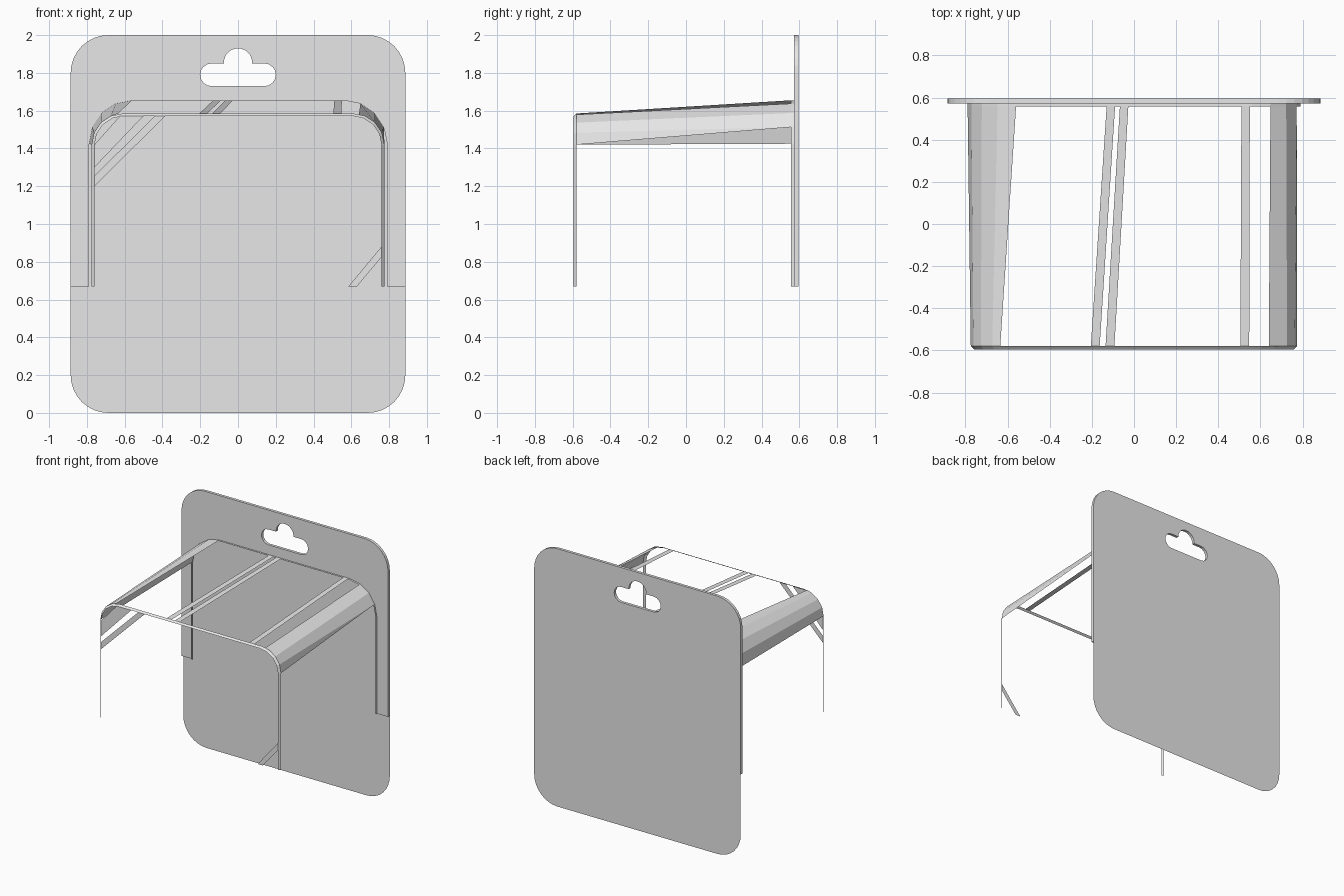
import bpy, bmesh
from math import sin, cos, pi

cube = bpy.data.objects.get("Cube")
if cube:
    bpy.data.objects.remove(cube)

grey = bpy.data.materials.new("light_grey")
grey.use_nodes = True
grey.diffuse_color = (0.8, 0.8, 0.8, 1)
grey.node_tree.nodes["Principled BSDF"].inputs["Base Color"].default_value = (0.8, 0.8, 0.8, 1)

BACK, FLANGE, BASE, SHOULDER, FACE = 0.595, 0.573, 0.557, -0.58, -0.595
CUT = 0.67          # lower end of the blister


def finish(name, bm):
    mesh = bpy.data.meshes.new(name)
    bm.to_mesh(mesh)
    bm.free()
    mesh.materials.append(grey)
    obj = bpy.data.objects.new(name, mesh)
    bpy.context.collection.objects.link(obj)
    return obj


def sheet(name, y, *loops):
    """Flat sheet facing the front; loops after the first are holes."""
    bm = bmesh.new()
    edges = []
    for loop in loops:
        vs = [bm.verts.new((x, y, z)) for x, z in loop]
        edges += [bm.edges.new((a, b)) for a, b in zip(vs, vs[1:] + vs[:1])]
    bmesh.ops.triangle_fill(bm, use_beauty=True, edges=edges, normal=(0, -1, 0))
    return finish(name, bm)


def band(name, a, ya, b, yb, closed=False):
    """Strip of quads joining outline a at depth ya to outline b at depth yb."""
    bm = bmesh.new()
    va = [bm.verts.new((x, ya, z)) for x, z in a]
    vb = [bm.verts.new((x, yb, z)) for x, z in b]
    n = len(a)
    for i in range(n if closed else n - 1):
        j = (i + 1) % n
        bm.faces.new((va[i], va[j], vb[j], vb[i]))
    bmesh.ops.remove_doubles(bm, verts=bm.verts, dist=0.0005)
    return finish(name, bm)


def arc(cx, cz, r, start, end, n):
    """Points on a circle, angles in quarter turns."""
    angles = [(start + (end - start) * i / n) * pi / 2 for i in range(n + 1)]
    return [(cx + r * cos(t), cz + r * sin(t)) for t in angles]


def corner(hw, top, r, n=4):
    """Upper +x corner, running from the side up to the top."""
    return arc(hw - r, top - r, r, 0, 1, n)


def mirror(points):
    return [(-x, z) for x, z in reversed(points)]


def arch(hw, top, r, bottom, n=4):
    right = [(hw, bottom)] + corner(hw, top, r, n)
    return right + mirror(right)


# Outlines
card_bottom = arc(0.686, 0.2, 0.2, -1, 0, 8)
card_top = arch(0.886, 2.0, 0.2, CUT, 8)
card = card_top + mirror(card_bottom) + card_bottom
half_hole = (arc(0.14, 1.79, 0.06, -1, 1, 8) + [(0.075, 1.85)]
             + arc(0, 1.855, 0.075, 0, 1, 6))
hole = half_hole + mirror(half_hole[:-1])
base_arch = arch(0.79, 1.655, 0.23, CUT)
shoulder_arch = arch(0.775, 1.585, 0.165, CUT)
face_arch = arch(0.76, 1.572, 0.155, CUT)

# Backing card and the raised flange around the blister
sheet("backing_card", BACK, card, hole)
sheet("blister_flange", FLANGE, card_top + list(reversed(base_arch)), hole)
band("flange_edge", card_top, FLANGE, card_top, BACK)
band("hang_hole_edge", hole, FLANGE, hole, BACK, closed=True)

# Printed panels on the card
window_bottom = arc(0.555, 0.32, 0.23, -1, 0, 4)
sheet("front_panel", BACK - 0.002, base_arch + mirror(window_bottom) + window_bottom)
label = [(-0.75, 0.93)] + mirror(corner(0.75, 1.53, 0.1))[::-1]
sheet("back_label", BACK + 0.001, label + [(0.72, 1.53), (0.755, 1.49), (0.755, 0.93)])

# Blister rims
band("base_rim", base_arch, BASE, base_arch, FLANGE)
band("front_rim", shoulder_arch, SHOULDER, face_arch, FACE)

# Reflections along the rounded shoulders
front_corner = corner(0.775, 1.585, 0.165)
back_corner = corner(0.79, 1.655, 0.23)
band("left_shoulder", front_corner[:3] + [(0.64, 1.579)], SHOULDER,
     [back_corner[1]] + back_corner[1:4], BASE)
front_corner[-1] = (0.635, 1.585)
band("right_shoulder", mirror(front_corner), SHOULDER, mirror(back_corner), BASE)

# Reflection strips on the top
for i, (front, back) in enumerate([(-0.205, -0.13), (-0.135, -0.067), (0.505, 0.51)]):
    band(f"top_strip_{i + 1}", [(front, 1.585), (front + 0.042, 1.585)], SHOULDER,
         [(back, 1.655), (back + 0.04, 1.655)], BASE)

# Diagonal reflection strips on the front
sheet("front_strip_upper", FACE, [(-0.76, 1.3), (-0.5, 1.572), (-0.625, 1.572), (-0.76, 1.42)])
sheet("front_strip_lower", FACE, [(-0.76, 1.2), (-0.385, 1.572), (-0.44, 1.572), (-0.76, 1.255)])
sheet("front_strip_bottom", FACE, [(0.585, CUT), (0.63, CUT), (0.76, 0.825), (0.76, 0.88)])
